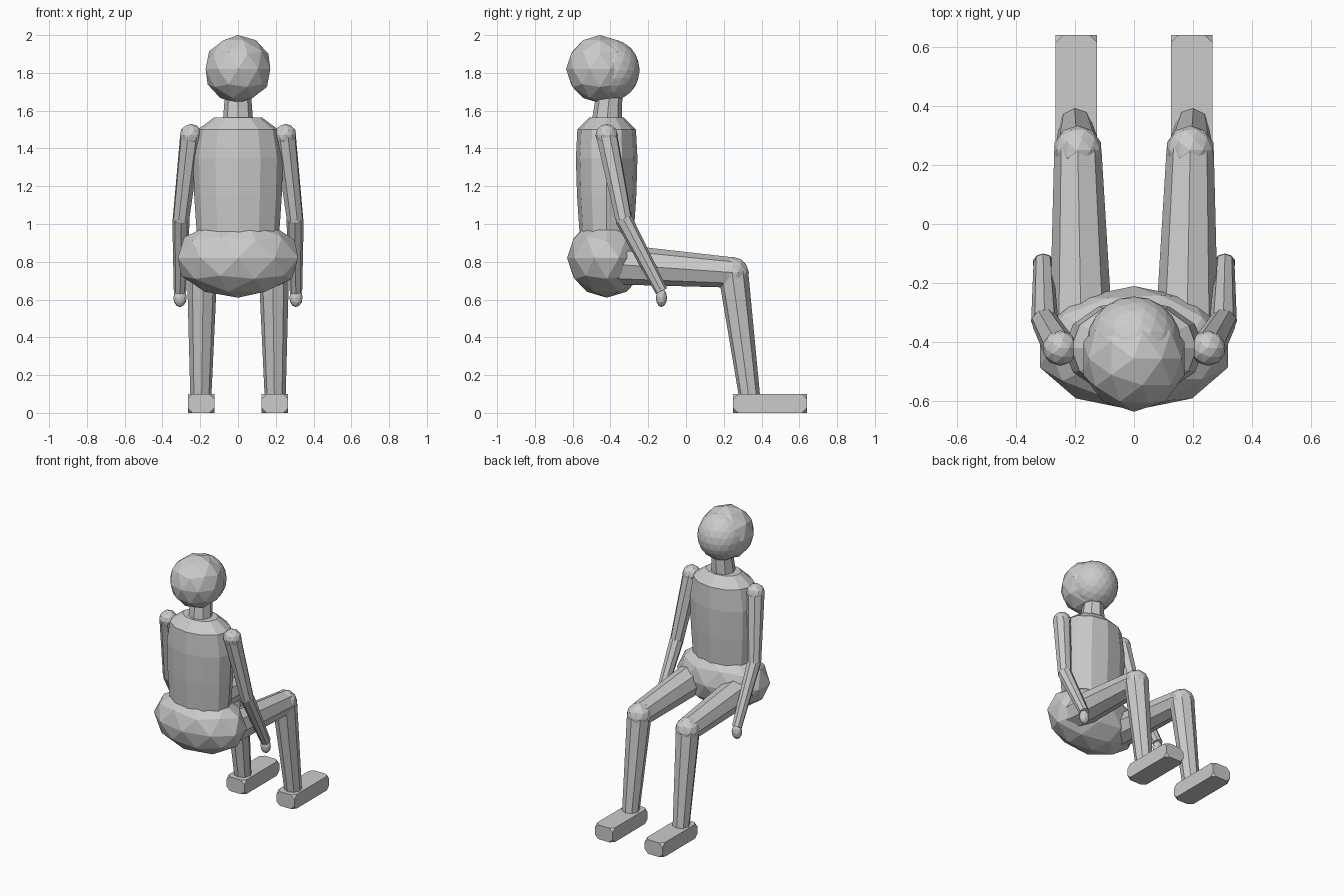
import bpy, bmesh, math
from mathutils import Vector

if "Cube" in bpy.data.objects:
    bpy.data.objects.remove(bpy.data.objects["Cube"])


def finish(name, bm):
    bmesh.ops.recalc_face_normals(bm, faces=bm.faces)
    me = bpy.data.meshes.new(name)
    bm.to_mesh(me)
    bm.free()
    ob = bpy.data.objects.new(name, me)
    bpy.context.collection.objects.link(ob)
    return ob


def ball(name, loc, radii, sub=2):
    bm = bmesh.new()
    bmesh.ops.create_icosphere(bm, subdivisions=sub, radius=1)
    bmesh.ops.scale(bm, vec=Vector(radii), verts=bm.verts)
    bmesh.ops.translate(bm, vec=Vector(loc), verts=bm.verts)
    return finish(name, bm)


def limb(name, a, b, ra, rb, sides=8):
    """Tapered faceted cylinder from point a to point b."""
    a, b = Vector(a), Vector(b)
    bm = bmesh.new()
    bmesh.ops.create_cone(bm, cap_ends=True, segments=sides,
                          radius1=ra, radius2=rb, depth=(b - a).length)
    ob = finish(name, bm)
    ob.location = (a + b) / 2
    ob.rotation_mode = 'QUATERNION'
    ob.rotation_quaternion = (b - a).to_track_quat('Z', 'Y')
    return ob


def loft(name, rings, cy, sides=12):
    """Stack of elliptical rings (z, half width, half depth), capped."""
    bm = bmesh.new()
    loops = []
    for z, rx, ry in rings:
        angles = [2 * math.pi * i / sides for i in range(sides)]
        loops.append([bm.verts.new((rx * math.cos(t), cy + ry * math.sin(t), z))
                      for t in angles])
    for lo, hi in zip(loops, loops[1:]):
        for i in range(sides):
            j = (i + 1) % sides
            bm.faces.new((lo[i], lo[j], hi[j], hi[i]))
    bm.faces.new(loops[0])
    bm.faces.new(loops[-1])
    return finish(name, bm)


def foot(name, lo, hi, cut):
    """Box with its eight corners cut off."""
    lo, hi = Vector(lo), Vector(hi)
    bm = bmesh.new()
    bmesh.ops.create_cube(bm, size=1)
    bmesh.ops.scale(bm, vec=hi - lo, verts=bm.verts)
    bmesh.ops.translate(bm, vec=(lo + hi) / 2, verts=bm.verts)
    bmesh.ops.bevel(bm, geom=bm.verts[:], offset=cut, segments=1,
                    profile=0.5, affect='VERTICES')
    return finish(name, bm)


# Head: coarse hair ball behind a finer face ball
ball("hair", (0, -0.455, 1.82), (0.18, 0.18, 0.18))
ball("face", (0, -0.405, 1.815), (0.16, 0.16, 0.165), sub=3)
limb("neck", (0, -0.42, 1.52), (0, -0.405, 1.70), 0.082, 0.068)

# Body
loft("torso", [(0.90, 0.215, 0.14), (1.15, 0.232, 0.157), (1.35, 0.238, 0.163),
               (1.50, 0.213, 0.155), (1.565, 0.125, 0.09)], cy=-0.42)
ball("hips", (0, -0.42, 0.82), (0.335, 0.21, 0.21))

for s, side in ((-1, "left"), (1, "right")):
    # Arm
    shoulder, elbow, wrist = ((s * 0.25, -0.42, 1.47), (s * 0.302, -0.33, 1.025),
                              (s * 0.307, -0.13, 0.645))
    ball(side + "_shoulder", shoulder, (0.06, 0.06, 0.06))
    limb(side + "_upper_arm", shoulder, elbow, 0.058, 0.045)
    ball(side + "_elbow", elbow, (0.044, 0.044, 0.044))
    limb(side + "_forearm", elbow, wrist, 0.046, 0.033)
    ball(side + "_hand", (s * 0.307, -0.13, 0.61), (0.036, 0.03, 0.05))
    # Leg
    knee = (s * 0.19, 0.25, 0.743)
    limb(side + "_thigh", (s * 0.178, -0.42, 0.79), knee, 0.109, 0.08)
    ball(side + "_knee", knee, (0.083, 0.083, 0.083))
    limb(side + "_shin", knee, (s * 0.197, 0.34, 0.06), 0.08, 0.055)
    foot(side + "_foot", (s * 0.195 - 0.07, 0.25, 0), (s * 0.195 + 0.07, 0.64, 0.1), 0.026)
